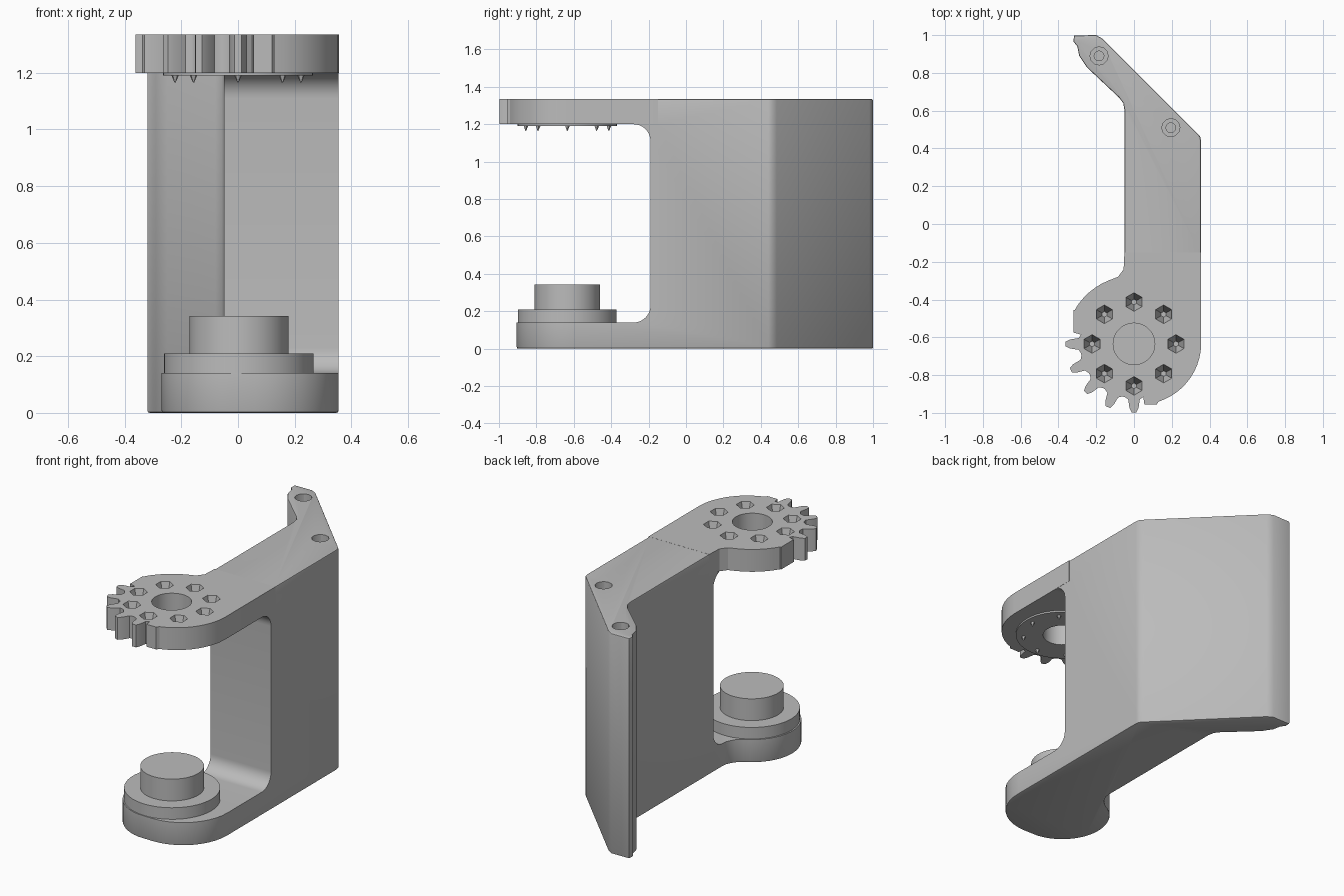
import bpy, bmesh
from math import sin, cos, radians, pi

cube = bpy.data.objects.get("Cube")
if cube:
    bpy.data.objects.remove(cube, do_unlink=True)

CX, CY = 0.0, -0.635          # pivot axis of the two arms
ARM_LOW, ARM_HIGH, TOP = 0.14, 1.2, 1.335

grey = bpy.data.materials.new("plain grey")
grey.use_nodes = True
grey.diffuse_color = (0.5, 0.5, 0.5, 1)
grey.node_tree.nodes["Principled BSDF"].inputs["Base Color"].default_value = (0.5, 0.5, 0.5, 1)


def finish(name, bm):
    bmesh.ops.recalc_face_normals(bm, faces=bm.faces)
    mesh = bpy.data.meshes.new(name)
    bm.to_mesh(mesh)
    bm.free()
    obj = bpy.data.objects.new(name, mesh)
    mesh.materials.append(grey)
    bpy.context.collection.objects.link(obj)
    return obj


def prism(name, outline, low, high, axis="z", bevel=0):
    """Extrude a flat outline along z, or a (y, z) outline along x."""
    bm = bmesh.new()
    put = (lambda a, b: (a, b, low)) if axis == "z" else (lambda a, b: (low, a, b))
    face = bm.faces.new([bm.verts.new(put(a, b)) for a, b in outline])
    ext = bmesh.ops.extrude_face_region(bm, geom=[face])
    moved = [v for v in ext["geom"] if isinstance(v, bmesh.types.BMVert)]
    d = high - low
    bmesh.ops.translate(bm, verts=moved, vec=(0, 0, d) if axis == "z" else (d, 0, 0))
    if bevel:
        rim = [e for e in bm.edges if abs(e.verts[0].co.z - e.verts[1].co.z) < 1e-6]
        bmesh.ops.bevel(bm, geom=rim, offset=bevel, segments=2, affect="EDGES", profile=0.5)
    return finish(name, bm)


def cone(name, x, y, low, high, r_low, r_high, sides=48):
    bm = bmesh.new()
    bmesh.ops.create_cone(bm, cap_ends=True, segments=sides, radius1=r_low,
                          radius2=r_high, depth=high - low)
    bmesh.ops.translate(bm, verts=bm.verts, vec=(x, y, (low + high) / 2))
    return finish(name, bm)


def arc(x, y, r, start, end, n=10):
    return [(x + r * cos(radians(start + (end - start) * i / n)),
             y + r * sin(radians(start + (end - start) * i / n))) for i in range(n + 1)]


def boolean(target, tools, operation="DIFFERENCE"):
    for tool in tools:
        mod = target.modifiers.new("bool", "BOOLEAN")
        mod.operation, mod.solver, mod.object = operation, "EXACT", tool
        bpy.context.view_layer.objects.active = target
        bpy.ops.object.modifier_apply(modifier=mod.name)
        bpy.data.objects.remove(tool, do_unlink=True)


def smooth(obj):
    bpy.ops.object.select_all(action="DESELECT")
    obj.select_set(True)
    bpy.context.view_layer.objects.active = obj
    bpy.ops.object.shade_smooth_by_angle(angle=radians(30))


# Bent wall and lower arm share one outline
wall_end = [(-0.05, 0.6), (-0.057, 0.64), (-0.08, 0.67), (-0.25, 0.83), (-0.29, 0.89),
            (-0.30, 0.94), (-0.32, 0.965), (-0.318, 0.998), (-0.20, 1.0), (-0.165, 0.98),
            (0.33, 0.485), (0.35, 0.463), (0.355, 0.44)]
lower = ([(0.355, -0.6)] + arc(0.06, -0.61, 0.295, 0, -90)
         + arc(CX, CY, 0.27, -90, -245, 20)[1:]
         + [(-0.075, -0.355), (-0.053, -0.31), (-0.05, -0.28)] + wall_end)
body = prism("bracket_body", lower, 0, TOP, bevel=0.008)

# Open space between the arms, with rounded inner corners
opening = ([(-1.3, ARM_LOW)] + arc(-0.28, ARM_LOW + 0.09, 0.09, -90, 0)
           + arc(-0.28, ARM_HIGH - 0.09, 0.09, 0, 90) + [(-1.3, ARM_HIGH)])
boolean(body, [prism("opening_cutter", opening, -0.6, 0.6, axis="x")])

# Upper arm with five gear teeth on its front left quarter
teeth = []
for i in range(5):
    mid = 270 - 22.5 * i
    for da, r in ((10, 0.285), (6, 0.295), (4, 0.34), (2, 0.362),
                  (-2, 0.362), (-4, 0.34), (-6, 0.295), (-10, 0.285)):
        a = radians(mid + da)
        teeth.append((CX + r * cos(a), CY + r * sin(a)))
upper = ([(0.356, -0.15), (0.356, -0.63)] + arc(0.03, -0.63, 0.326, -8, -72)
         + [(0.12, -0.955), (0.055, -0.955)] + teeth
         + [(-0.32, -0.575), (-0.32, -0.455)] + arc(CX, CY, 0.362, 150, 112, 6)
         + [(-0.085, -0.28), (-0.055, -0.24), (-0.0505, -0.15)])
boolean(body, [prism("upper_arm", upper, ARM_HIGH, TOP + 0.0005)], "UNION")
boolean(body, [cone("rim_disc", CX, CY, 1.19, 1.25, 0.265, 0.265)], "UNION")

# Central bore, ring of tapered pits and screw holes in the wall top
cutters = [cone("bore_cutter", CX, CY, 1.1, 1.4, 0.11, 0.11)]
spots = [(CX + 0.222 * cos(i * pi / 4), CY + 0.222 * sin(i * pi / 4)) for i in range(8)]
cutters += [cone("pit_cutter", x, y, 1.215, 1.345, 0.015, 0.052, 6) for x, y in spots]
for x, y in ((-0.185, 0.89), (0.195, 0.51)):
    cutters += [cone("screw_cutter", x, y, 1.26, 1.4, 0.048, 0.048, 12),
                cone("screw_core_cutter", x, y, 1.15, 1.3, 0.026, 0.026, 12)]
boolean(body, cutters)
smooth(body)

# Small points below the pits
for i, (x, y) in enumerate(spots):
    cone(f"pit_point_{i + 1}", x, y, 1.165, 1.192, 0.002, 0.014, 5)

# Collar and peg on the lower arm
smooth(cone("collar", CX + 0.003, CY, ARM_LOW - 0.01, 0.21, 0.264, 0.264, 64))
smooth(cone("peg", CX + 0.003, CY, 0.2, 0.342, 0.175, 0.175, 64))
